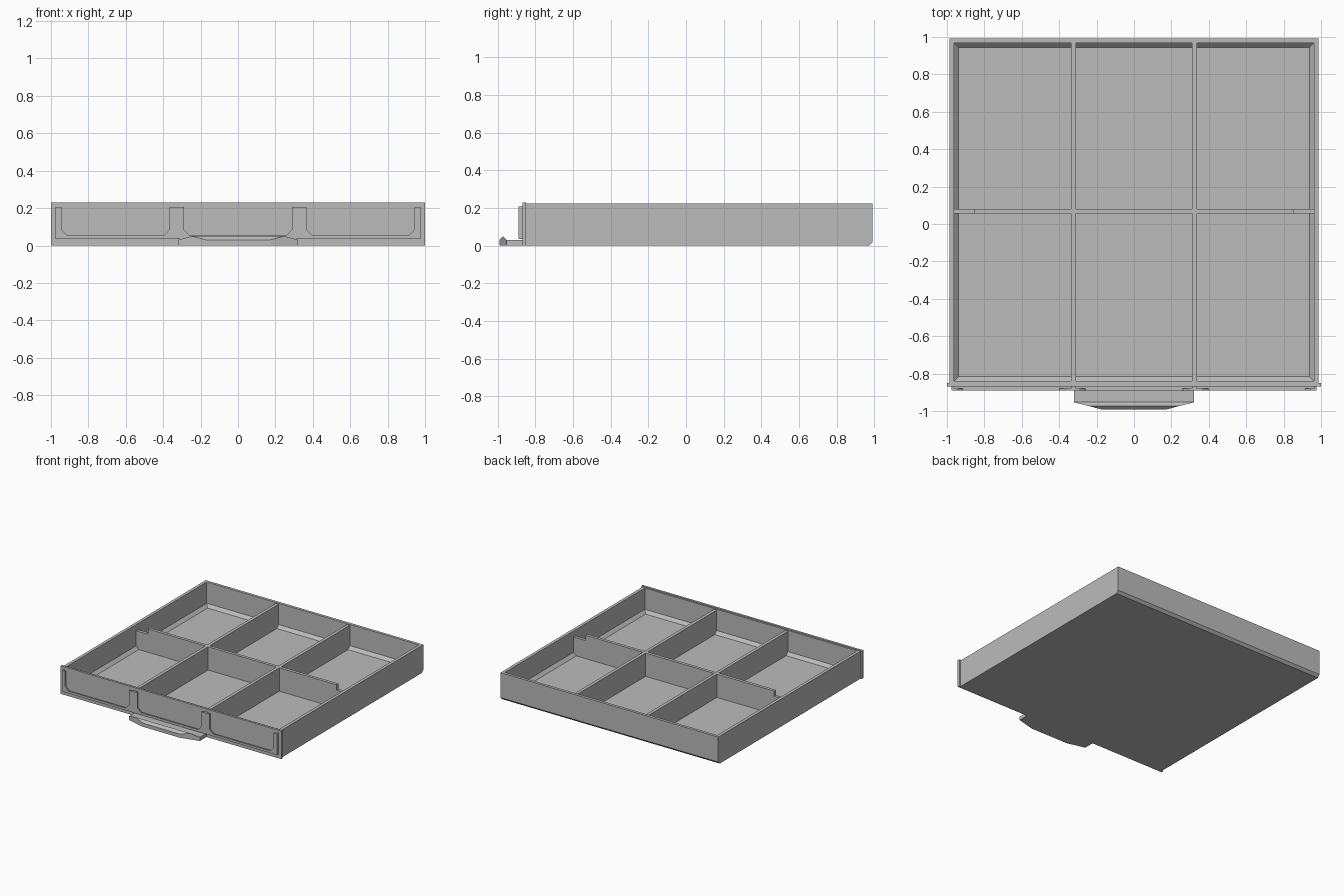
import bpy
import bmesh

cube = bpy.data.objects.get("Cube")
if cube:
    bpy.data.objects.remove(cube, do_unlink=True)

grey = bpy.data.materials.new("plain_grey")
grey.use_nodes = True
colour = (0.5, 0.5, 0.5, 1)
grey.diffuse_color = colour
grey.node_tree.nodes["Principled BSDF"].inputs["Base Color"].default_value = colour


def loft(name, rings):
    """Closed solid skinned through rings of equal point count, capped at both ends."""
    bm = bmesh.new()
    loops = [[bm.verts.new(p) for p in ring] for ring in rings]
    n = len(loops[0])
    for a, b in zip(loops, loops[1:]):
        for i in range(n):
            j = (i + 1) % n
            bm.faces.new((a[i], a[j], b[j], b[i]))
    bm.faces.new(loops[0])
    bm.faces.new(loops[-1])
    bmesh.ops.recalc_face_normals(bm, faces=bm.faces)
    mesh = bpy.data.meshes.new(name)
    bm.to_mesh(mesh)
    bm.free()
    mesh.materials.append(grey)
    obj = bpy.data.objects.new(name, mesh)
    bpy.context.collection.objects.link(obj)
    return obj


def rect(half_x, y0, y1, z):
    return [(-half_x, y0, z), (half_x, y0, z), (half_x, y1, z), (-half_x, y1, z)]


def plate(name, outline, y0, y1):
    """Outline in x and z, extruded along y."""
    return loft(name, [[(x, y, z) for x, z in outline] for y in (y0, y1)])


def box(name, x0, x1, y0, y1, z0, z1):
    return plate(name, [(x0, z0), (x1, z0), (x1, z1), (x0, z1)], y0, y1)


FLOOR, RIM, DIVIDER = 0.027, 0.225, 0.218
FACE_BACK, FACE_FRONT = -0.85, -0.868
LIP_BACK, LIP_FRONT = -0.88, -0.89

# Tray shell: chamfered rear bottom edge, sloped fillet around the floor
loft("tray", [
    rect(0.987, FACE_BACK, 0.972, 0),
    rect(0.987, FACE_BACK, 0.992, 0.02),
    rect(0.987, FACE_BACK, 0.992, RIM),
    rect(0.962, -0.84, 0.969, RIM),
    rect(0.962, -0.84, 0.969, FLOOR + 0.024),
    rect(0.938, -0.816, 0.945, FLOOR),
])

# Long dividers
for side, x in (("right", -0.323), ("left", 0.323)):
    box(side + "_divider", x - 0.013, x + 0.013, -0.845, 0.975, 0.015, DIVIDER)

# Cross divider with lowered ends
cross = [(-0.97, 0.015), (0.97, 0.015), (0.97, 0.175), (0.856, 0.175),
         (0.856, DIVIDER), (-0.856, DIVIDER), (-0.856, 0.175), (-0.97, 0.175)]
plate("cross_divider", cross, 0.055, 0.08)

# Front panel
box("front_panel", -1, 1, FACE_FRONT, FACE_BACK, 0, 0.23)

# Label holder lip: three open bays with chamfered lower corners
lip = [(0.975, 0.035), (-0.975, 0.035), (-0.975, 0.207)]
for x0, x1 in ((-0.945, -0.365), (-0.29, 0.29), (0.365, 0.945)):
    lip += [(x0, 0.207), (x0, 0.085), (x0 + 0.032, 0.053),
            (x1 - 0.032, 0.053), (x1, 0.085), (x1, 0.207)]
lip.append((0.975, 0.207))
plate("label_lip", lip, LIP_FRONT, LIP_BACK)

# Spacers that hold the lip off the panel, leaving card slots
for name, x, half in (("right_outer", -0.969, 0.006), ("right_inner", -0.323, 0.013),
                      ("left_inner", 0.323, 0.013), ("left_outer", 0.969, 0.006)):
    box(name + "_spacer", x - half, x + half, LIP_BACK, FACE_FRONT, 0.035, 0.207)
box("bottom_spacer", -0.975, 0.975, LIP_BACK, FACE_FRONT, 0.035, 0.045)

# Pull handle: flat tongue, then a tapered finger ridge
GRIP = -0.953
box("handle_tongue", -0.322, 0.322, GRIP, FACE_FRONT, 0, 0.03)


def grip_width(y):
    return 0.322 - 0.152 * (GRIP - y) / (GRIP + 0.992)


ridge = [(GRIP, 0), (GRIP, 0.03), (-0.972, 0.05), (-0.992, 0.03), (-0.992, 0)]
loft("handle_ridge", [[(s * grip_width(y), y, z) for y, z in ridge] for s in (-1, 1)])
